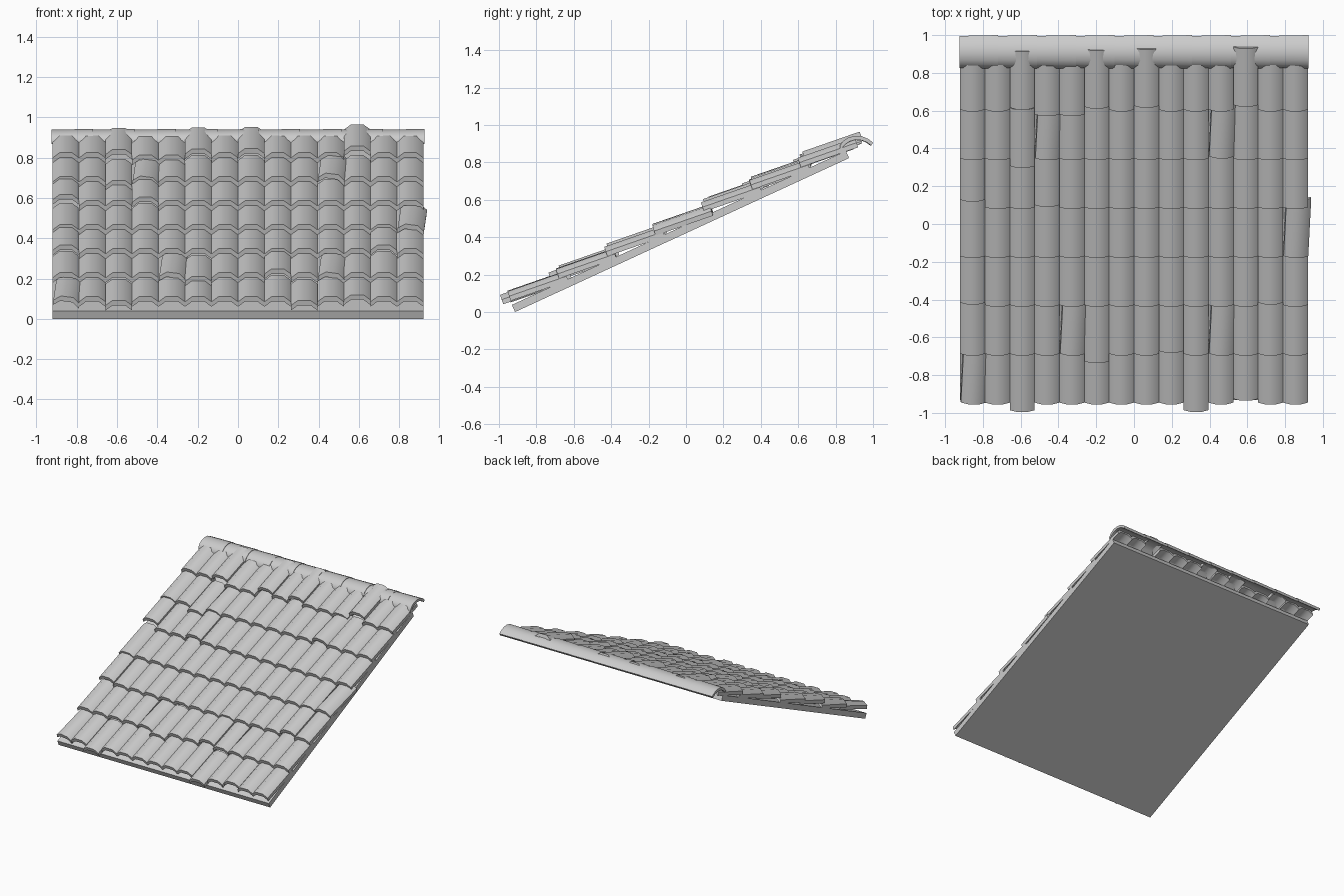
import bpy, bmesh, math
from mathutils import Matrix, Vector

if "Cube" in bpy.data.objects:
    bpy.data.objects.remove(bpy.data.objects["Cube"])

COLS, ROWS = 14, 7
W = 1.84 / COLS               # column width
STEP_Y, STEP_Z = 0.2585, 0.119
PITCH = math.radians(19.2)    # tiles lie flatter than the deck
LENGTH = 0.325


def loft(name, rings):
    """Closed solid through matching rings of points."""
    bm = bmesh.new()
    vs = [[bm.verts.new(p) for p in r] for r in rings]
    n = len(rings[0])
    for a, b in zip(vs, vs[1:]):
        for i in range(n):
            j = (i + 1) % n
            bm.faces.new((a[i], a[j], b[j], b[i]))
    bm.faces.new(vs[0])
    bm.faces.new(vs[-1])
    bmesh.ops.recalc_face_normals(bm, faces=bm.faces)
    me = bpy.data.meshes.new(name)
    bm.to_mesh(me)
    bm.free()
    return me


def add(name, me, mat=None):
    ob = bpy.data.objects.new(name, me)
    bpy.context.collection.objects.link(ob)
    if mat:
        ob.matrix_world = mat
    return ob


def smooth(ob, deg):
    bpy.ops.object.select_all(action='DESELECT')
    ob.select_set(True)
    bpy.context.view_layer.objects.active = ob
    bpy.ops.object.shade_smooth_by_angle(angle=math.radians(deg))


# sloping roof deck
deck = [(-0.914, 0.0), (0.872, 0.823), (0.855, 0.861), (-0.931, 0.038)]
add("roof_deck", loft("roof_deck", [[(x, y, z) for y, z in deck] for x in (-0.92, 0.92)]))

# one arched tile, shared by every course
h = W / 2
top = [(-h, 0.026), (-0.031, 0.053), (0.031, 0.053), (h, 0.026)]
profile = top + [(x, z - 0.026) for x, z in reversed(top)]
tile = loft("roof_tile", [[(x, y, z) for x, z in profile] for y in (0, LENGTH)])

# misplaced tiles, (column, row): slide along slope, lift, roll
odd = {
    (2, 0): (-0.04, 0, 0), (9, 0): (-0.04, 0, 0), (11, 0): (0.02, 0, 0), (0, 0): (0, 0, 7),
    (5, 1): (-0.04, 0, 0), (8, 1): (0.015, 0.012, 0), (4, 1): (0, 0, 7), (10, 1): (0, 0, 7),
    (0, 2): (0.012, 0.012, 0), (12, 2): (0.012, 0.012, 0),
    (13, 3): (0, 0, 7), (0, 4): (0.04, 0.012, 0), (3, 4): (0.012, 0.012, 0),
    (2, 5): (-0.04, 0, 0), (3, 5): (0, 0, 7), (10, 5): (0.01, 0.01, 7),
    (2, 6): (0.01, 0.012, 0), (3, 6): (-0.025, 0, 0), (4, 6): (-0.025, 0, 0),
    (5, 6): (0.015, 0.012, 0), (7, 6): (0.02, 0.012, 0), (11, 6): (0.025, 0.022, 0),
}
for r in range(ROWS):
    for c in range(COLS):
        slide, lift, roll = odd.get((c, r), (0, 0, 0))
        pos = Vector((-0.92 + W * (c + 0.5),
                      -0.937 + STEP_Y * r + slide,
                      0.06 + STEP_Z * r + slide * 0.46 + lift))
        mat = (Matrix.Translation(pos) @ Matrix.Rotation(PITCH, 4, 'X')
               @ Matrix.Rotation(math.radians(-roll * 0.4), 4, 'Z')
               @ Matrix.Rotation(math.radians(roll), 4, 'Y'))
        ob = add(f"roof_tile_{r}_{c}", tile, mat)
smooth(ob, 50)

# ridge caps, each slightly tapered so the next one laps over it
outer = [(0.822, 0.888), (0.841, 0.915), (0.866, 0.932), (0.905, 0.942),
         (0.945, 0.938), (0.973, 0.926), (1.0, 0.906)]
inner = [(0.99, 0.89), (0.965, 0.908), (0.94, 0.918), (0.905, 0.921),
         (0.875, 0.912), (0.852, 0.897), (0.825, 0.868)]
SEG = 1.85 / 9


def ridge_ring(x, s):
    return [(x, 0.911 + (y - 0.911) * s, 0.88 + (z - 0.88) * s) for y, z in outer + inner]


cap = loft("ridge_cap", [ridge_ring(0, 0.95), ridge_ring(SEG, 1.0)])
for i in range(9):
    ob = add(f"ridge_cap_{i}", cap, Matrix.Translation((-0.925 + SEG * i, 0, 0)))
smooth(ob, 50)
